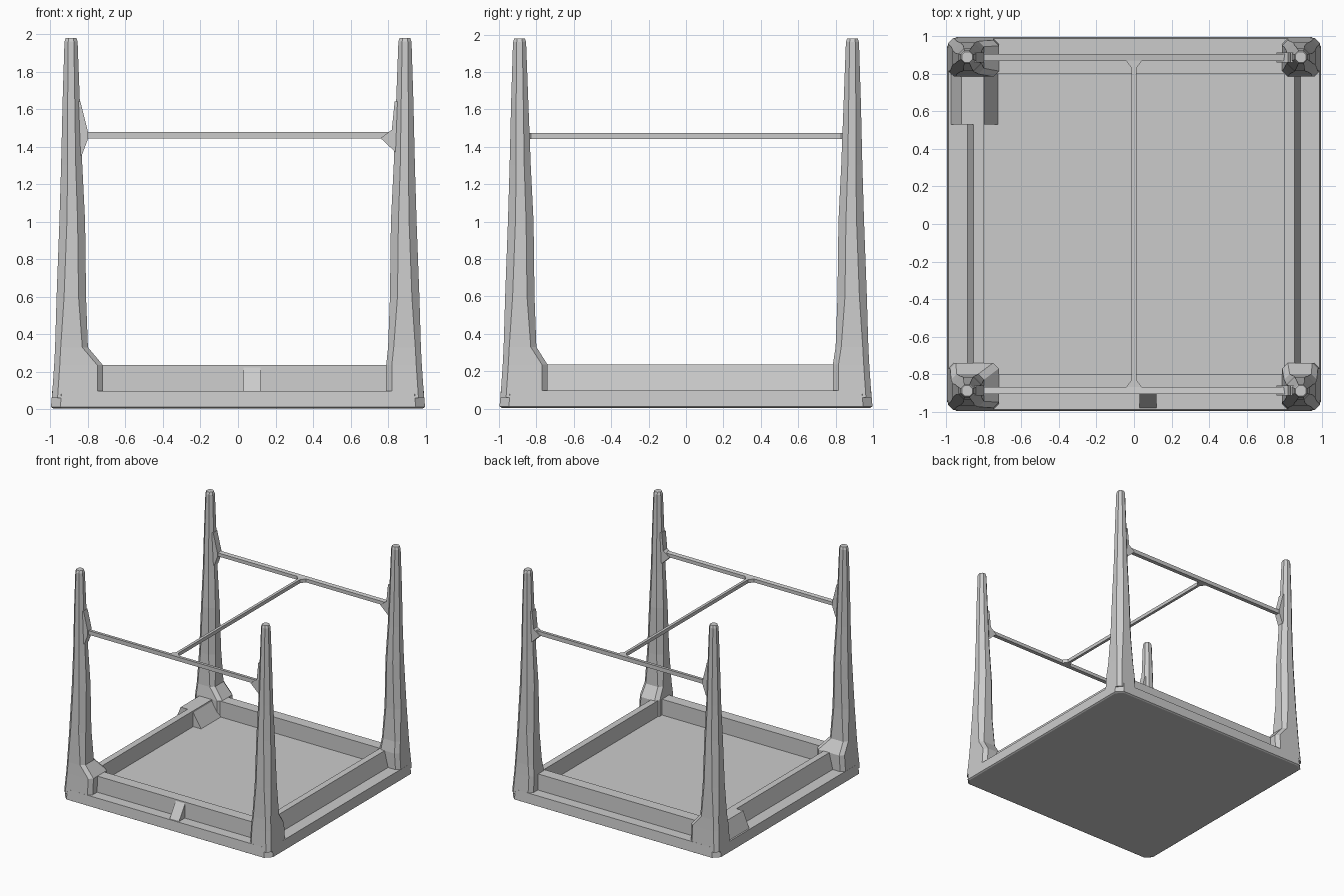
import bpy, bmesh

if "Cube" in bpy.data.objects:
    bpy.data.objects.remove(bpy.data.objects["Cube"])

def loft(name, rings):
    """Skin a closed solid through equal-length rings of 3D points."""
    bm = bmesh.new()
    vs = [[bm.verts.new(p) for p in r] for r in rings]
    n = len(vs[0])
    for a, b in zip(vs, vs[1:]):
        for i in range(n):
            j = (i + 1) % n
            bm.faces.new((a[i], a[j], b[j], b[i]))
    bm.faces.new(vs[0])
    bm.faces.new(vs[-1])
    bmesh.ops.recalc_face_normals(bm, faces=bm.faces)
    me = bpy.data.meshes.new(name)
    bm.to_mesh(me)
    bm.free()
    ob = bpy.data.objects.new(name, me)
    bpy.context.collection.objects.link(ob)
    return ob

def prism(name, axis, a, b, poly):
    """Extrude a profile along x (profile y,z) or y (profile x,z)."""
    put = (lambda t, u, z: (t, u, z)) if axis == 'x' else (lambda t, u, z: (u, t, z))
    return loft(name, [[put(t, u, z) for u, z in poly] for t in (a, b)])

def oct_ring(x0, x1, y0, y1, c, z):
    """Rectangle with cut corners at height z."""
    return [(x0 + c, y0, z), (x1 - c, y0, z), (x1, y0 + c, z), (x1, y1 - c, z),
            (x1 - c, y1, z), (x0 + c, y1, z), (x0, y1 - c, z), (x0, y0 + c, z)]

# table top, lying upside down
loft("table_top", [oct_ring(-s, s, -s, s, 0.05, z)
                   for s, z in ((0.985, 0.005), (0.997, 0.012), (0.99, 0.098))])

# tapered legs: height, inner and outer distance from centre, corner cut
LEG = [(0.33, 0.80, 0.975, 0.03), (0.60, 0.81, 0.967, 0.04), (1.00, 0.815, 0.952, 0.04),
       (1.30, 0.83, 0.943, 0.035), (1.64, 0.843, 0.935, 0.027), (1.96, 0.855, 0.925, 0.02),
       (1.98, 0.862, 0.918, 0.016)]
for sx, side in ((-1, "left"), (1, "right")):
    for sy, end in ((-1, "front"), (1, "back")):
        fx = 0.72 if sx < 0 else 0.79
        fy = 0.74 if sy < 0 else 0.785
        rings = [oct_ring(fx, o, fy, o, 0.03, z) for o, z in ((0.992, 0.06), (0.98, 0.235))]
        rings += [oct_ring(i, o, i, o, c, z) for z, i, o, c in LEG]
        loft(f"{end}_{side}_leg", [[(x * sx, y * sy, z) for x, y, z in r] for r in rings])
        # gusset where the stretcher meets the leg
        if sx < 0:
            poly = [(-0.87, 1.33), (-0.83, 1.36), (-0.80, 1.44), (-0.80, 1.48), (-0.84, 1.64), (-0.87, 1.64)]
        else:
            poly = [(0.87, 1.35), (0.84, 1.37), (0.76, 1.445), (0.82, 1.49), (0.835, 1.64), (0.87, 1.64)]
        prism(f"{end}_{side}_gusset", 'y', sy * 0.86, sy * 0.915, poly)

# apron boards, standing inside a ledge
for s, end in ((-1, "front"), (1, "back")):
    prism(f"{end}_apron", 'x', -0.8, 0.82,
          [(s * y, z) for y, z in ((0.80, 0.09), (0.80, 0.235), (0.895, 0.235), (0.90, 0.09))])
for s, side in ((-1, "left"), (1, "right")):
    prism(f"{side}_apron", 'y', -0.8, 0.82,
          [(s * x, z) for x, z in ((0.80, 0.09), (0.80, 0.235), (0.855, 0.235), (0.89, 0.09))])

# sloping brackets on the aprons
prism("front_bracket", 'x', 0.03, 0.12, [(-0.89, 0.09), (-0.89, 0.23), (-0.985, 0.09)])
prism("back_left_brace", 'y', 0.53, 0.80, [(-0.81, 0.09), (-0.81, 0.235), (-0.72, 0.09)])
prism("back_left_outer_brace", 'y', 0.53, 0.80,
      [(-0.98, 0.09), (-0.92, 0.235), (-0.81, 0.235), (-0.81, 0.09)])

# stretchers: one per end plus a central bar with flared ends
for s, end in ((-1, "front"), (1, "back")):
    prism(f"{end}_stretcher", 'x', -0.85, 0.86,
          [(s * y, z) for y, z in ((0.87, 1.443), (0.87, 1.473), (0.905, 1.478), (0.905, 1.443))])
    loft(f"{end}_stretcher_flare",
         [[(-w, s * y, 1.443), (w, s * y, 1.443), (w, s * y, 1.473), (-w, s * y, 1.473)]
          for w, y in ((0.05, 0.88), (0.012, 0.83))])
prism("centre_stretcher", 'x', -0.012, 0.012,
      [(-0.88, 1.443), (-0.88, 1.473), (0.88, 1.473), (0.88, 1.443)])
